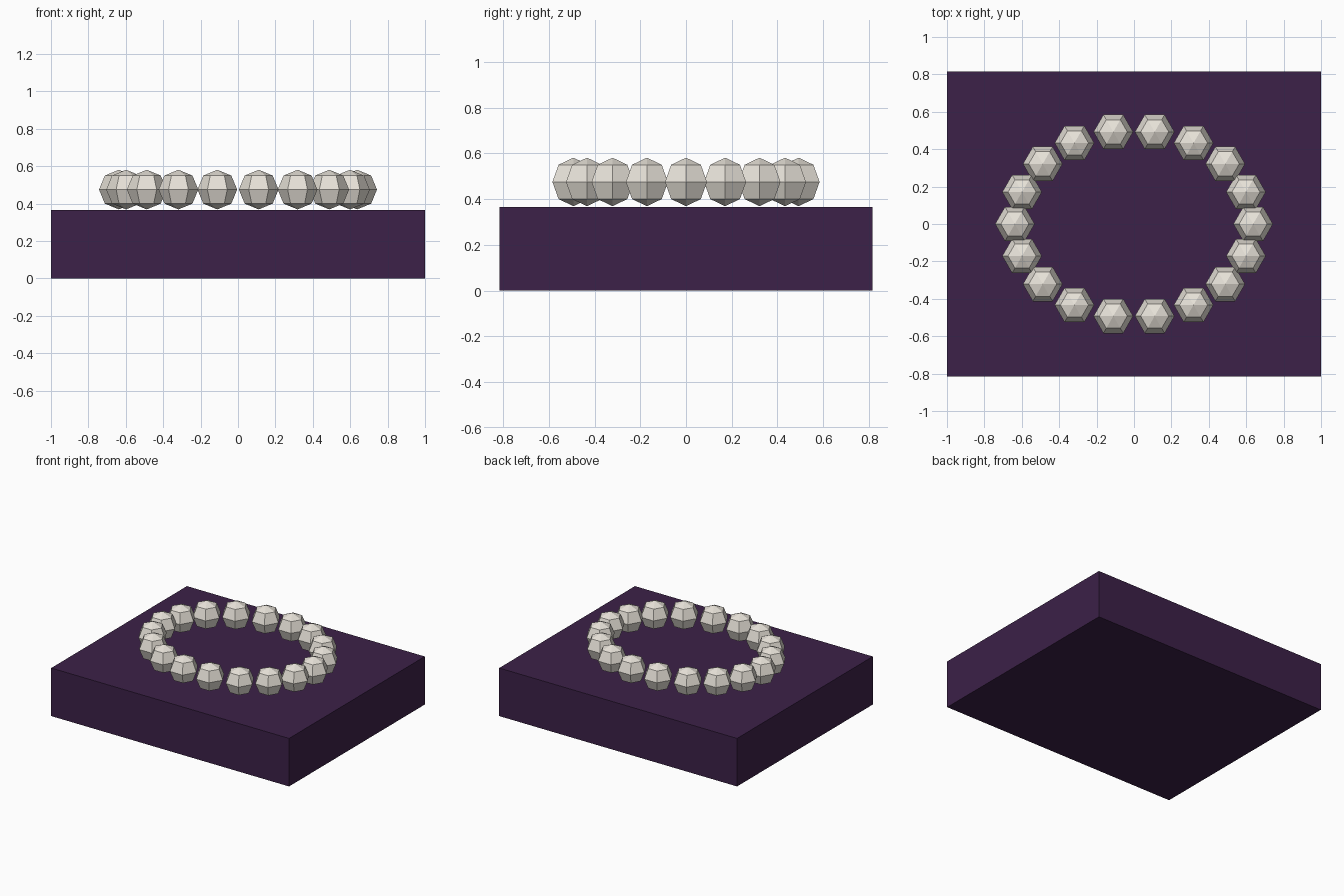
import bpy, bmesh, math
from mathutils import Matrix

if "Cube" in bpy.data.objects:
    bpy.data.objects.remove(bpy.data.objects["Cube"])

def material(name, rgb):
    m = bpy.data.materials.new(name)
    m.diffuse_color = (*rgb, 1)
    m.use_nodes = True
    m.node_tree.nodes["Principled BSDF"].inputs["Base Color"].default_value = m.diffuse_color
    return m

def add_object(name, bm, mat):
    me = bpy.data.meshes.new(name)
    bm.to_mesh(me)
    bm.free()
    me.materials.append(mat)
    ob = bpy.data.objects.new(name, me)
    bpy.context.collection.objects.link(ob)
    return ob

velvet = material("velvet", (0.045, 0.015, 0.065))
pearl = material("pearl", (0.80, 0.76, 0.69))

# Display block
HEIGHT = 0.365
bm = bmesh.new()
bmesh.ops.create_cube(bm, size=1, matrix=Matrix.Translation((0, 0, HEIGHT / 2))
                      @ Matrix.Diagonal((2, 1.63, HEIGHT, 1)))
add_object("display_block", bm, velvet)

# One faceted bead, its six corners turned to point along x
bm = bmesh.new()
bmesh.ops.create_uvsphere(bm, u_segments=6, v_segments=4, radius=0.106)
if max(v.co.x for v in bm.verts) < 0.1:
    bmesh.ops.rotate(bm, verts=bm.verts, matrix=Matrix.Rotation(math.radians(30), 3, 'Z'))
first = add_object("bead_1", bm, pearl)

# Beads spaced around an oval, all sharing the same mesh
COUNT = 18
for i in range(COUNT):
    bead = first
    if i:
        bead = bpy.data.objects.new(f"bead_{i + 1}", first.data)
        bpy.context.collection.objects.link(bead)
    a = math.tau * i / COUNT
    bead.location = (0.637 * math.cos(a), 0.5 * math.sin(a), 0.475)
